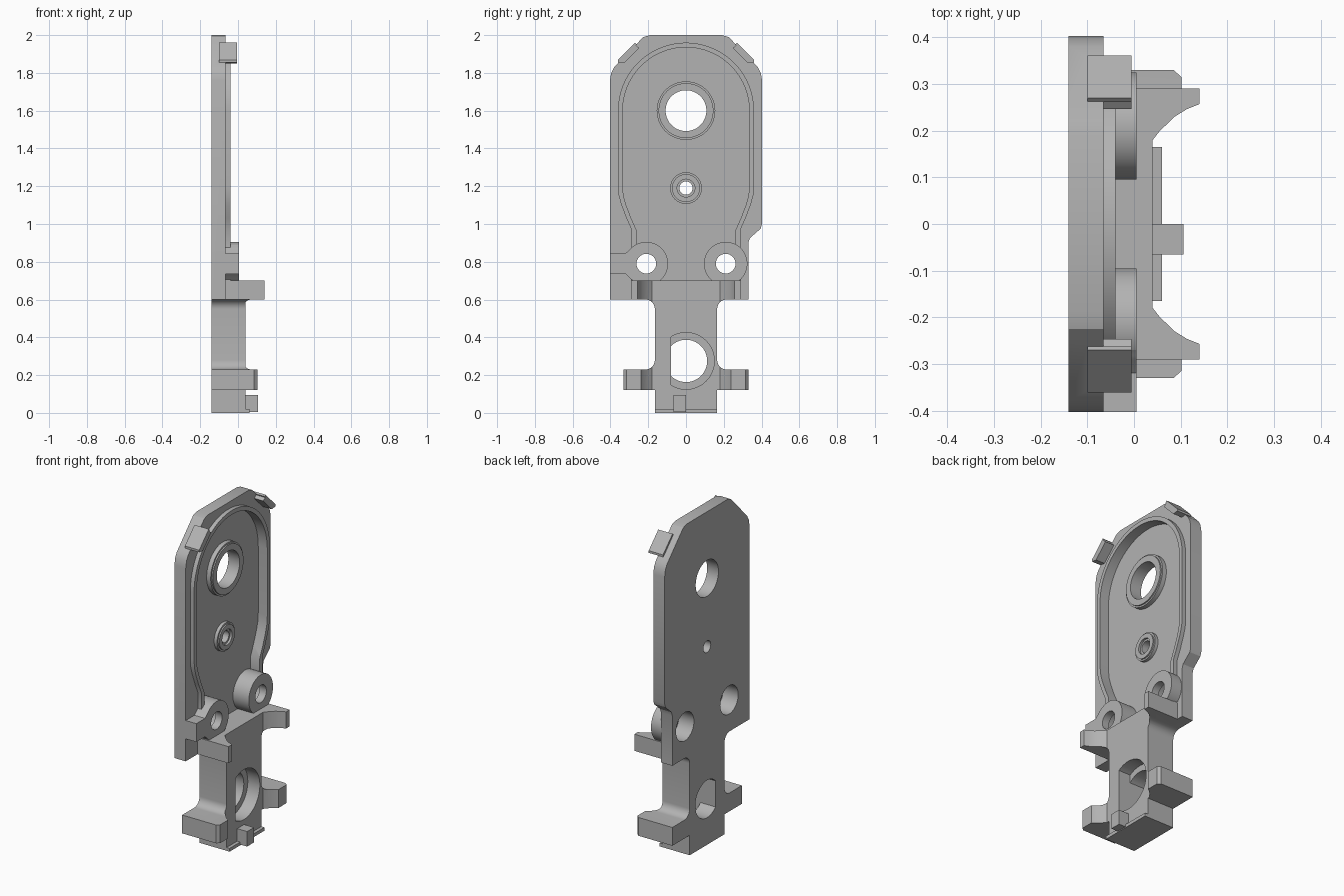
import bpy, bmesh, math
from mathutils import Matrix, Vector

cube = bpy.data.objects.get("Cube")
if cube:
    bpy.data.objects.remove(cube, do_unlink=True)

grey = bpy.data.materials.new("satin_grey")
grey.use_nodes = True
colour = (0.45, 0.45, 0.45, 1)
grey.diffuse_color = colour
grey.node_tree.nodes["Principled BSDF"].inputs["Base Color"].default_value = colour

BACK, FACE, RIM, FLOOR, BLOCK = -0.14, -0.065, -0.04, -0.10, 0.04


def finish(name, bm):
    bmesh.ops.recalc_face_normals(bm, faces=bm.faces)
    mesh = bpy.data.meshes.new(name)
    bm.to_mesh(mesh)
    bm.free()
    mesh.materials.append(grey)
    ob = bpy.data.objects.new(name, mesh)
    bpy.context.collection.objects.link(ob)
    return ob


def prism(name, pts, lo, hi, axis="x"):
    """Extrude a closed outline: (y, z) along x, or (x, y) along z."""
    bm = bmesh.new()
    place = (lambda p: (lo, *p)) if axis == "x" else (lambda p: (*p, lo))
    step = Vector((hi - lo, 0, 0)) if axis == "x" else Vector((0, 0, hi - lo))
    face = bm.faces.new([bm.verts.new(place(p)) for p in pts])
    out = bmesh.ops.extrude_face_region(bm, geom=[face])
    bmesh.ops.translate(bm, vec=step, verts=[v for v in out["geom"] if isinstance(v, bmesh.types.BMVert)])
    return finish(name, bm)


def box(name, x, y, z):
    return prism(name, [(y[0], z[0]), (y[1], z[0]), (y[1], z[1]), (y[0], z[1])], *x)


def disc(name, y, z, r, x0, x1, r_end=None):
    bm = bmesh.new()
    bmesh.ops.create_cone(bm, cap_ends=True, segments=64, radius1=r,
                          radius2=r if r_end is None else r_end, depth=x1 - x0)
    turn = Matrix.Translation(((x0 + x1) / 2, y, z)) @ Matrix.Rotation(math.pi / 2, 4, "Y")
    bmesh.ops.transform(bm, matrix=turn, verts=bm.verts)
    return finish(name, bm)


def combine(target, tool, how):
    mod = target.modifiers.new("shape", "BOOLEAN")
    mod.operation, mod.solver, mod.object = how, "EXACT", tool
    bpy.context.view_layer.objects.active = target
    bpy.ops.object.modifier_apply(modifier=mod.name)
    bpy.data.objects.remove(tool, do_unlink=True)


def add(tool):
    combine(body, tool, "UNION")


def cut(tool):
    combine(body, tool, "DIFFERENCE")


def arc(cy, cz, r, start, end, n):
    return [(cy + r * math.cos(math.radians(start + (end - start) * i / n)),
             cz + r * math.sin(math.radians(start + (end - start) * i / n))) for i in range(n + 1)]


def mirrored(half):
    """Close a half outline with its copy across y = 0."""
    return half + [(-y, z) for y, z in reversed(half)]


def tray_outline(r, low):
    side = [(r - 0.072, low), (r - 0.072, 0.97), (r - 0.045, 1.03), (r - 0.018, 1.1), (r - 0.004, 1.15), (r, 1.2)]
    return mirrored(side + arc(0, 1.6, r, 0, 88, 24))


# Back plate with clipped upper corners
corner = [(0.403, 1.76), (0.396, 1.80), (0.38, 1.83), (0.25, 1.965), (0.225, 1.99), (0.19, 2.0)]
right_foot = [(0.33, 0.6), (0.33, 0.9), (0.338, 0.925), (0.395, 0.975), (0.403, 1.0)]
body = prism("plate_body", right_foot + corner + [(-y, z) for y, z in reversed(corner)] + [(-0.403, 0.6)], BACK, FACE)

# Raised rim and recessed tray
add(prism("tray_rim", tray_outline(0.36, 0.65), -0.12, RIM))
cut(prism("tray_pocket", tray_outline(0.335, 0.66), FLOOR, 0.2))

# Lower block: side outline trimmed by its plan outline
half = [(0.165, 0), (0.165, 0.12), (0.33, 0.12), (0.33, 0.23)]
half += arc(0.215, 0.28, 0.05, 270, 180, 8) + arc(0.215, 0.55, 0.05, 180, 90, 8)
half += [(0.29, 0.6), (0.29, 0.7)]
block = prism("lower_block", mirrored(half), BACK, 0.14)
flare = [(BLOCK, 0.18), (0.055, 0.199), (0.087, 0.23), (0.113, 0.246), (0.14, 0.257)]
plan = [(BACK, 0.4)] + [(0.14, 0.4)] + flare[::-1]
plan += [(x, -y) for x, y in reversed(plan)]
combine(block, prism("plan_outline", plan, -0.1, 0.8, "z"), "INTERSECT")
nose = [(0.2, 0.4), (0.085, 0.4), (0.085, 0.33), (0.102, 0.315)]
combine(block, prism("arm_trim", nose + [(x, -y) for x, y in reversed(nose)], -0.1, 0.4, "z"), "DIFFERENCE")
add(block)

# Screw bosses and the side lug
for side in (-1, 1):
    add(disc("boss", side * 0.21, 0.79, 0.115, -0.12, 0.005))
lug = [(-0.403, 0.735), (-0.32, 0.735), (-0.27, 0.69), (-0.25, 0.79), (-0.27, 0.89), (-0.32, 0.845), (-0.403, 0.845)]
add(prism("side_lug", lug, -0.12, 0.005))

# Collars around the two upper holes
for z, r, top in ((1.6, 0.155, -0.065), (1.19, 0.084, -0.072)):
    add(disc("collar", 0, z, r, -0.12, top - 0.008))
    add(disc("collar_edge", 0, z, r - 0.01, -0.12, top))

# Clips on the clipped corners
for side in (-1, 1):
    bar = [(0.247, 1.931), (0.327, 1.851), (0.361, 1.855), (0.361, 1.868), (0.27, 1.96), (0.262, 1.952), (0.265, 1.945)]
    add(prism("corner_clip", [(side * y, z) for y, z in bar], -0.1, -0.005))

# Foot lip and tab
add(box("foot_lip", (0, 0.06), (-0.165, 0.165), (0, 0.02)))
add(box("foot_tab", (0, 0.106), (-0.065, 0), (0.005, 0.095)))

# Holes
cut(disc("large_hole", 0, 1.6, 0.108, -0.3, 0.3))
cut(disc("small_hole", 0, 1.19, 0.035, -0.3, 0.3))
cut(disc("small_counterbore", 0, 1.19, 0.047, -0.085, 0.3))
for side in (-1, 1):
    cut(disc("boss_hole", side * 0.21, 0.79, 0.052, -0.3, 0.3))
    cut(disc("boss_counterbore", side * 0.21, 0.79, 0.085, -0.3, -0.04))
for r, start in ((0.112, -0.3), (0.15, -0.04)):
    a = 180 - math.degrees(math.acos(0.08 / r))
    cut(prism("flatted_hole", arc(0, 0.275, r, -a, a, 48), start, 0.3))

# Smooth curved walls, keep the edges crisp
bpy.ops.object.select_all(action="DESELECT")
body.select_set(True)
bpy.context.view_layer.objects.active = body
bpy.ops.object.shade_smooth_by_angle(angle=math.radians(25))
